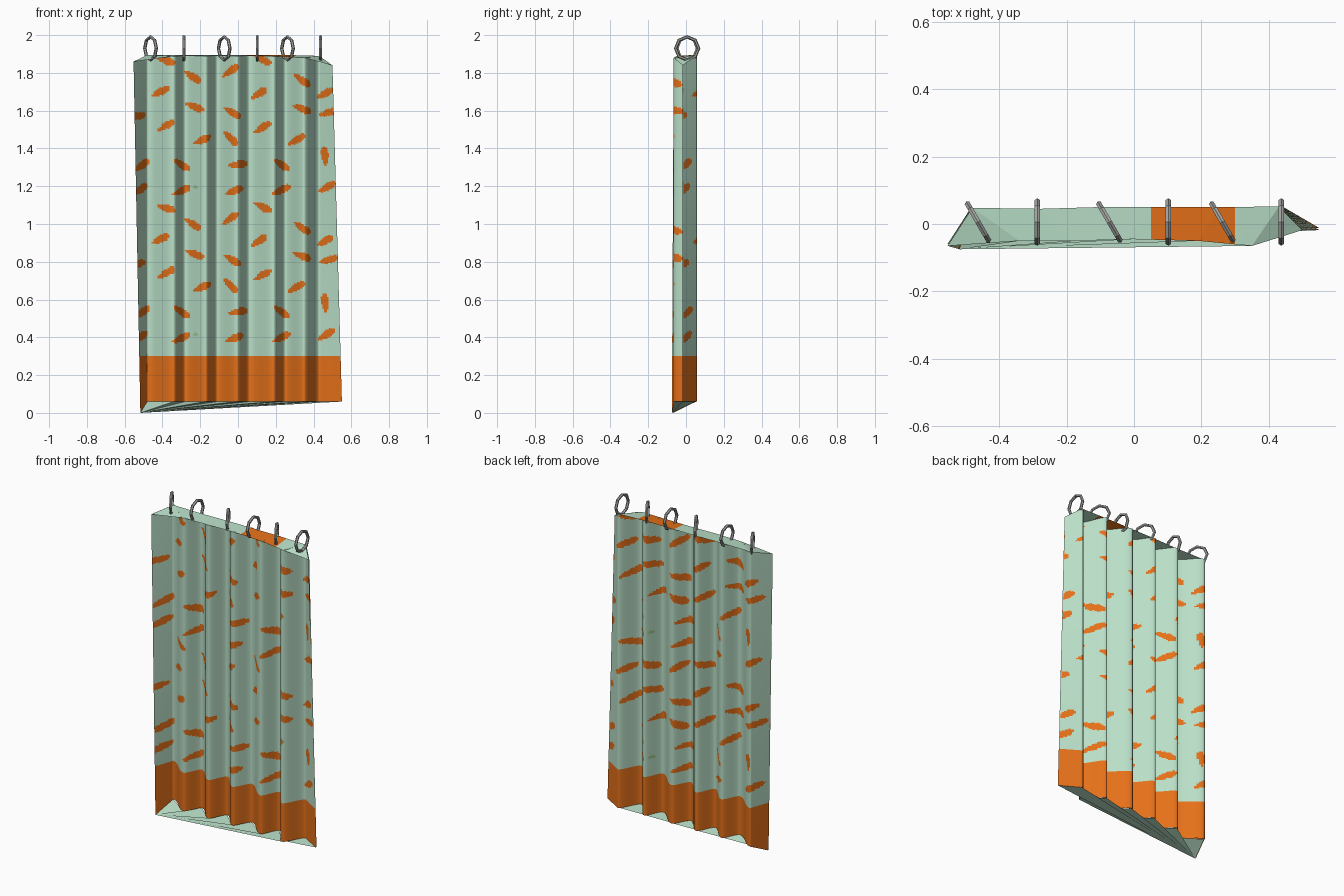
import bpy, bmesh, math
from mathutils import Vector

if "Cube" in bpy.data.objects:
    bpy.data.objects.remove(bpy.data.objects["Cube"])


def material(name, rgb):
    m = bpy.data.materials.new(name)
    m.diffuse_color = (*rgb, 1)
    m.use_nodes = True
    m.node_tree.nodes["Principled BSDF"].inputs["Base Color"].default_value = m.diffuse_color
    return m


MINT = material("mint cloth", (0.49, 0.745, 0.58))
ORANGE = material("orange print", (0.79, 0.165, 0.010))
GREEN = material("leaf green", (0.33, 0.58, 0.22))
STEEL = material("grey metal", (0.38, 0.38, 0.37))


def make_object(name, bm, mats):
    me = bpy.data.meshes.new(name)
    bm.to_mesh(me)
    bm.free()
    for m in mats:
        me.materials.append(m)
    ob = bpy.data.objects.new(name, me)
    bpy.context.collection.objects.link(ob)
    return ob


# Fold profile, alternating front fold and back fold: x, y, top z
KNOTS = [(-0.535, -0.065, 1.86), (-0.48, 0.048, 1.895),
         (-0.34, -0.05, 1.888), (-0.28, 0.045, 1.895),
         (-0.17, -0.05, 1.89), (-0.11, 0.05, 1.895),
         (-0.005, -0.045, 1.89), (0.06, 0.05, 1.895),
         (0.19, -0.05, 1.888), (0.25, 0.05, 1.895),
         (0.35, -0.065, 1.88), (0.43, 0.052, 1.89),
         (0.525, -0.018, 1.84)]
LAST = len(KNOTS) - 1
HEM = 0.06
BAND = 0.30


def column(k, t):
    """Bottom and top point of the cloth at fraction t of fold k."""
    a, b = KNOTS[k], KNOTS[k + 1]
    w = 0 if k in (0, LAST - 1) else 0.85
    s = (1 - w) * t + w * t * t * (3 - 2 * t)
    x = a[0] + (b[0] - a[0]) * t
    y = a[1] + (b[1] - a[1]) * s
    top = a[2] + (b[2] - a[2]) * s
    flare, bottom = 0, HEM
    if k == 0:                       # left edge leans and its corner droops
        flare, bottom = 0.018 * (1 - t), HEM * t
    if k == LAST - 1:                # right edge leans outward
        flare = 0.025 * t
    drop = -0.01 * (1 - t) if k == 0 else 0
    return Vector((x + flare, y + drop, bottom)), Vector((x - flare, y, top))


# Carrot print: x, z, slope in degrees; repeats every 0.78 in height
PRINT = [(-0.24, 1.78, -35), (-0.04, 1.81, 35), (0.34, 1.76, -35),
         (-0.41, 1.70, 25), (0.46, 1.69, 30), (0.11, 1.69, 35),
         (-0.23, 1.62, -20), (-0.03, 1.59, -30), (0.34, 1.61, -20),
         (-0.38, 1.52, 30), (0.13, 1.51, 30), (0.48, 1.59, 15),
         (-0.04, 1.455, -45), (-0.19, 1.445, 25), (0.31, 1.445, 30),
         (0.46, 1.36, 95), (-0.30, 1.315, -35), (0.0, 1.315, 8),
         (0.23, 1.315, -35), (-0.51, 1.31, 35), (-0.30, 1.175, 25),
         (-0.02, 1.175, 20), (0.23, 1.18, 25), (0.47, 1.195, 30),
         (-0.52, 1.18, 35), (-0.38, 1.865, -20), (0.13, 1.87, -25),
         (-0.54, 1.57, 10)]
CARROTS = []
for px, pz, deg in PRINT:
    c, s = math.cos(math.radians(deg)), math.sin(math.radians(deg))
    CARROTS += [(px, pz - 0.78 * n, c, s) for n in range(3) if pz - 0.78 * n > 0.36]
SPECKS = [(-0.225, 1.195), (-0.225, 0.415)]
HALF = 0.052


def print_colour(x, z):
    if z < BAND:
        return 1
    for cx, cz, c, s in CARROTS:
        dx, dz = x - cx, z - cz
        if abs(dx) > 0.06 or abs(dz) > 0.06:
            continue
        u, v = dx * c + dz * s, dz * c - dx * s
        if abs(u) < HALF and abs(v) < 0.019 * math.sqrt(1 - (u / HALF) ** 2) * (1 + 6 * u):
            return 1
    return 2 if any(math.hypot(x - a, z - b) < 0.01 for a, b in SPECKS) else 0


# Pleated cloth in two layers: the back one carries the print the other way round
STEPS, ROWS = 13, 190


def cloth(name, shift, side):
    bm = bmesh.new()
    grid = []
    for k in range(LAST):
        for i in range(STEPS + (k == LAST - 1)):
            lo, hi = (p + Vector((0, shift, 0)) for p in column(k, i / STEPS))
            zs = [lo.z] + [BAND + (hi.z - BAND) * r / ROWS for r in range(ROWS + 1)]
            grid.append([bm.verts.new(lo.lerp(hi, (z - lo.z) / (hi.z - lo.z))) for z in zs])
    for a, b in zip(grid, grid[1:]):
        for r in range(ROWS + 1):
            f = bm.faces.new((a[r], b[r], b[r + 1], a[r + 1])[::side])
            f.smooth = True
            p = f.calc_center_median()
            f.material_index = print_colour(p.x * side, p.z)
    make_object(name, bm, [MINT, ORANGE, GREEN])


cloth("curtain_front", 0, 1)
cloth("curtain_back", 0.006, -1)

# Knot points of the lower and upper edges
ends = [column(k, 0) for k in range(LAST)] + [column(LAST - 1, 1)]

# Top closing surface: zigzag strip between front and back folds
bm = bmesh.new()
vs = [bm.verts.new(hi) for lo, hi in ends]
for k in range(LAST - 1):
    tri = vs[k:k + 3]
    bm.faces.new(tri if k % 2 else tri[::-1])
for x in (0.05, 0.30):
    bmesh.ops.bisect_plane(bm, geom=bm.verts[:] + bm.edges[:] + bm.faces[:],
                           plane_co=(x, 0, 0), plane_no=(1, 0, 0))
for f in bm.faces:
    f.normal_update()
    if f.normal.z < 0:
        f.normal_flip()
    f.material_index = int(0.05 < f.calc_center_median().x < 0.30)
make_object("curtain_top", bm, [MINT, ORANGE])

# Bottom closing surface: fan from the drooping corner
bm = bmesh.new()
vs = [bm.verts.new(lo) for lo, hi in ends]
for k in range(1, LAST):
    f = bm.faces.new((vs[0], vs[k], vs[k + 1]))
    f.normal_update()
    if f.normal.z > 0:
        f.normal_flip()
make_object("curtain_bottom", bm, [MINT])

# Hanging rings, every second one turned
for i, x in enumerate((-0.463, -0.287, -0.073, 0.102, 0.262, 0.437)):
    turn = math.radians(30) if i in (0, 2, 4) else 0
    bpy.ops.mesh.primitive_torus_add(major_segments=8, minor_segments=6,
                                     major_radius=0.061, minor_radius=0.009,
                                     location=(x, 0.006, 1.93),
                                     rotation=(0, math.pi / 2, turn))
    ring = bpy.context.object
    ring.name = f"curtain_ring_{i + 1}"
    ring.data.materials.append(STEEL)
    bpy.ops.object.shade_smooth_by_angle()
